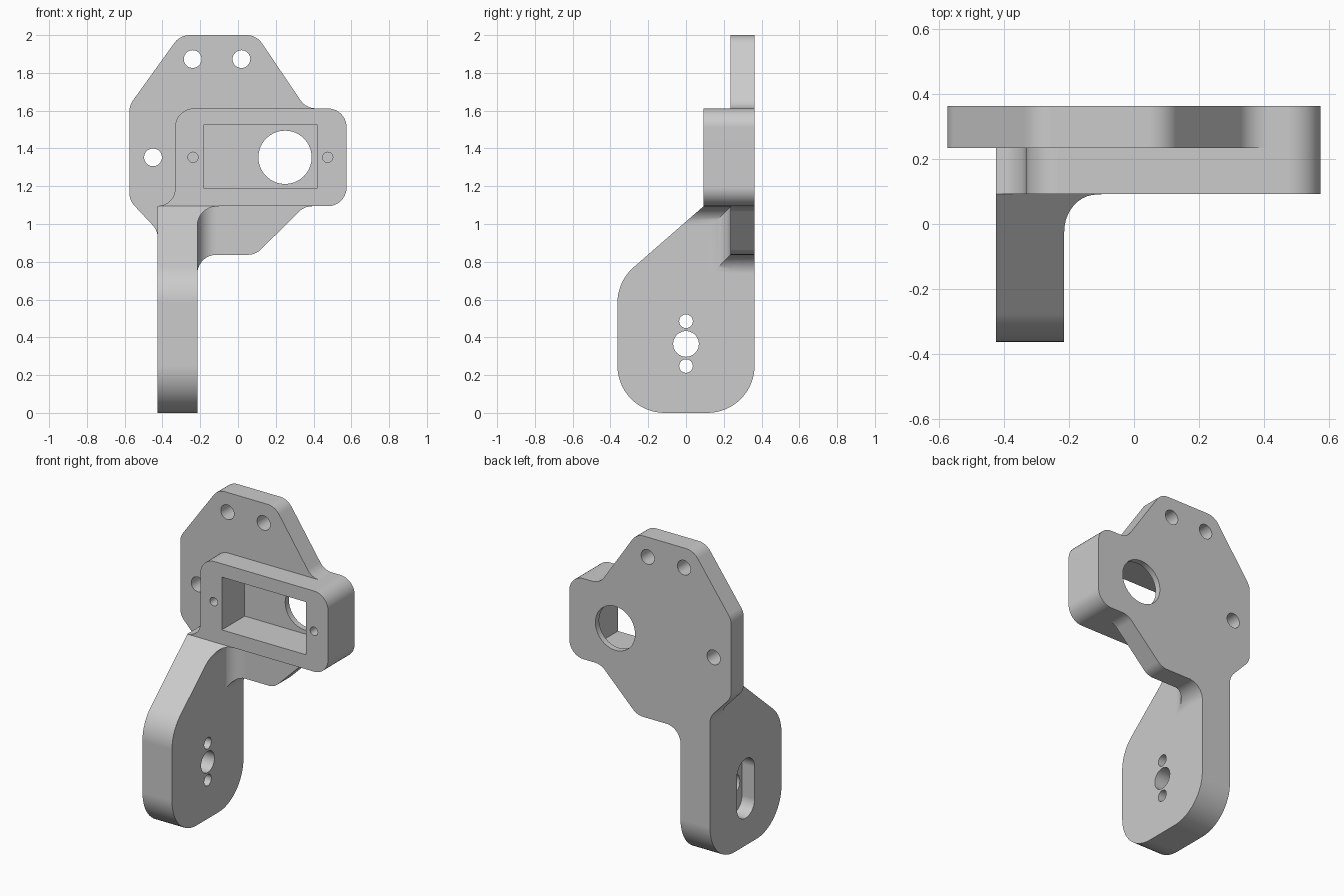
import bpy, bmesh, math
from mathutils import Vector

if "Cube" in bpy.data.objects:
    bpy.data.objects.remove(bpy.data.objects["Cube"], do_unlink=True)

FRONT, STEP, BACK = 0.093, 0.235, 0.363      # depth levels of block, plate and rear
LEG_L, LEG_R = -0.425, -0.215                # leg faces
R = 0.1                                      # common fillet radius

gray = bpy.data.materials.new("light gray")
gray.use_nodes = True
gray.diffuse_color = (0.6, 0.6, 0.6, 1)
gray.node_tree.nodes["Principled BSDF"].inputs["Base Color"].default_value = (0.6, 0.6, 0.6, 1)


def outline(corners, steps=10):
    """Polygon with corners (u, v[, radius]) rounded by arcs."""
    result, n = [], len(corners)
    for i, c in enumerate(corners):
        p = Vector(c[:2])
        if len(c) < 3:
            result.append(p)
            continue
        a = (Vector(corners[i - 1][:2]) - p).normalized()
        b = (Vector(corners[(i + 1) % n][:2]) - p).normalized()
        half = a.angle(b) / 2
        centre = p + (a + b).normalized() * c[2] / math.sin(half)
        start = p + a * c[2] / math.tan(half) - centre
        end = p + b * c[2] / math.tan(half) - centre
        sweep = start.angle(end)
        for k in range(steps + 1):
            t = k / steps
            w0, w1 = math.sin((1 - t) * sweep), math.sin(t * sweep)
            result.append(centre + (start * w0 + end * w1) / math.sin(sweep))
    return result


def circle(u, v, r, n=40):
    return [Vector((u + r * math.cos(math.tau * i / n), v + r * math.sin(math.tau * i / n)))
            for i in range(n)]


def prism(name, pts, axis, lo, hi):
    """Extrude a 2D outline along the given axis."""
    place = {"x": lambda p, d: (d, p.x, p.y),
             "y": lambda p, d: (p.x, d, p.y),
             "z": lambda p, d: (p.x, p.y, d)}[axis]
    bm = bmesh.new()
    rings = [[bm.verts.new(place(p, d)) for p in pts] for d in (lo, hi)]
    for ring in rings:
        bm.faces.new(ring)
    for i in range(len(pts)):
        bm.faces.new((rings[0][i - 1], rings[0][i], rings[1][i], rings[1][i - 1]))
    bmesh.ops.recalc_face_normals(bm, faces=bm.faces)
    mesh = bpy.data.meshes.new(name)
    bm.to_mesh(mesh)
    bm.free()
    mesh.materials.append(gray)
    obj = bpy.data.objects.new(name, mesh)
    bpy.context.collection.objects.link(obj)
    return obj


def combine(obj, other, operation):
    """Apply a boolean and discard the helper."""
    other.hide_render = True
    mod = obj.modifiers.new(operation, "BOOLEAN")
    mod.operation, mod.solver, mod.object = operation, "EXACT", other
    bpy.context.view_layer.objects.active = obj
    bpy.ops.object.modifier_apply(modifier=mod.name)
    bpy.data.objects.remove(other, do_unlink=True)


# Back plate, running down into the leg
plate_shape = outline([
    (-0.307, 2, R), (0.098, 2, R), (0.36, 1.612, R), (0.575, 1.612, R),
    (0.575, 1.094, R), (0.352, 1.094, R), (0.093, 0.837, R), (LEG_R, 0.837, R),
    (LEG_R, 0.6), (LEG_L, 0.6), (LEG_L, 0.965, R), (-0.575, 1.125, R), (-0.575, 1.628, R)])
bracket = prism("mounting_bracket", plate_shape, "y", STEP, BACK)

# Raised housing block
block_shape = outline([
    (-0.333, 1.612, R), (0.575, 1.612, R), (0.575, 1.094, R), (LEG_L, 1.094),
    (LEG_L, 1.096), (-0.333, 1.096, 0.09)])
combine(bracket, prism("housing_block", block_shape, "y", FRONT, STEP + 0.02), "UNION")

# Leg: side profile limited to a column that flares under the block
leg = prism("leg", outline([
    (-BACK, 0, 0.25), (BACK, 0, 0.25), (BACK, 1.094), (FRONT, 1.094),
    (-BACK, 0.696, 0.25)], 16), "x", -0.7, 0.3)
combine(leg, prism("leg_column", outline([
    (LEG_L, -0.1), (LEG_R, -0.1), (LEG_R, 1.092, R), (-0.1, 1.092),
    (-0.1, 1.2), (LEG_L, 1.2)]), "y", -0.6, 0.6), "INTERSECT")
combine(bracket, leg, "UNION")

# Upright fillet between leg and plate, trimmed to the plate outline
web = prism("leg_fillet", outline([
    (-0.3, 0.12), (LEG_R, 0.12), (LEG_R, STEP, R), (-0.1, STEP),
    (-0.1, 0.3), (-0.3, 0.3)]), "z", 0.65, 1.12)
combine(web, prism("fillet_trim", plate_shape, "y", 0, 0.5), "INTERSECT")
combine(bracket, web, "UNION")

# Rectangular pocket with a round opening through its floor
pocket = outline([(-0.18, 1.187), (0.418, 1.187), (0.418, 1.526), (-0.18, 1.526)])
combine(bracket, prism("pocket_cut", pocket, "y", 0, 0.325), "DIFFERENCE")
combine(bracket, prism("opening_cut", circle(0.249, 1.353, 0.141, 64), "y", 0.3, 0.5), "DIFFERENCE")

# Plate mounting holes and blind screw holes
for x, z in ((-0.24, 1.873), (0.018, 1.873), (-0.45, 1.353)):
    combine(bracket, prism("plate_hole_cut", circle(x, z, 0.047), "y", 0, 0.5), "DIFFERENCE")
for x in (-0.238, 0.475):
    combine(bracket, prism("screw_hole_cut", circle(x, 1.353, 0.027), "y", 0, 0.3), "DIFFERENCE")

# Leg axle holes and the slotted recess on the outer face
for z, r in ((0.365, 0.068), (0.485, 0.036), (0.248, 0.036)):
    combine(bracket, prism("axle_hole_cut", circle(0, z, r), "x", -0.6, 0), "DIFFERENCE")
slot = outline([(-0.09, 0.175, 0.0899), (0.09, 0.175, 0.0899),
                (0.09, 0.557, 0.0899), (-0.09, 0.557, 0.0899)])
combine(bracket, prism("slot_cut", slot, "x", -0.6, LEG_L + 0.09), "DIFFERENCE")

# Smooth fillets, crisp edges, flat faces kept flat
bpy.ops.object.select_all(action="DESELECT")
bracket.select_set(True)
bpy.context.view_layer.objects.active = bracket
bpy.ops.object.shade_smooth_by_angle(angle=math.radians(30))
weighted = bracket.modifiers.new("flat_faces", "WEIGHTED_NORMAL")
weighted.keep_sharp = True
